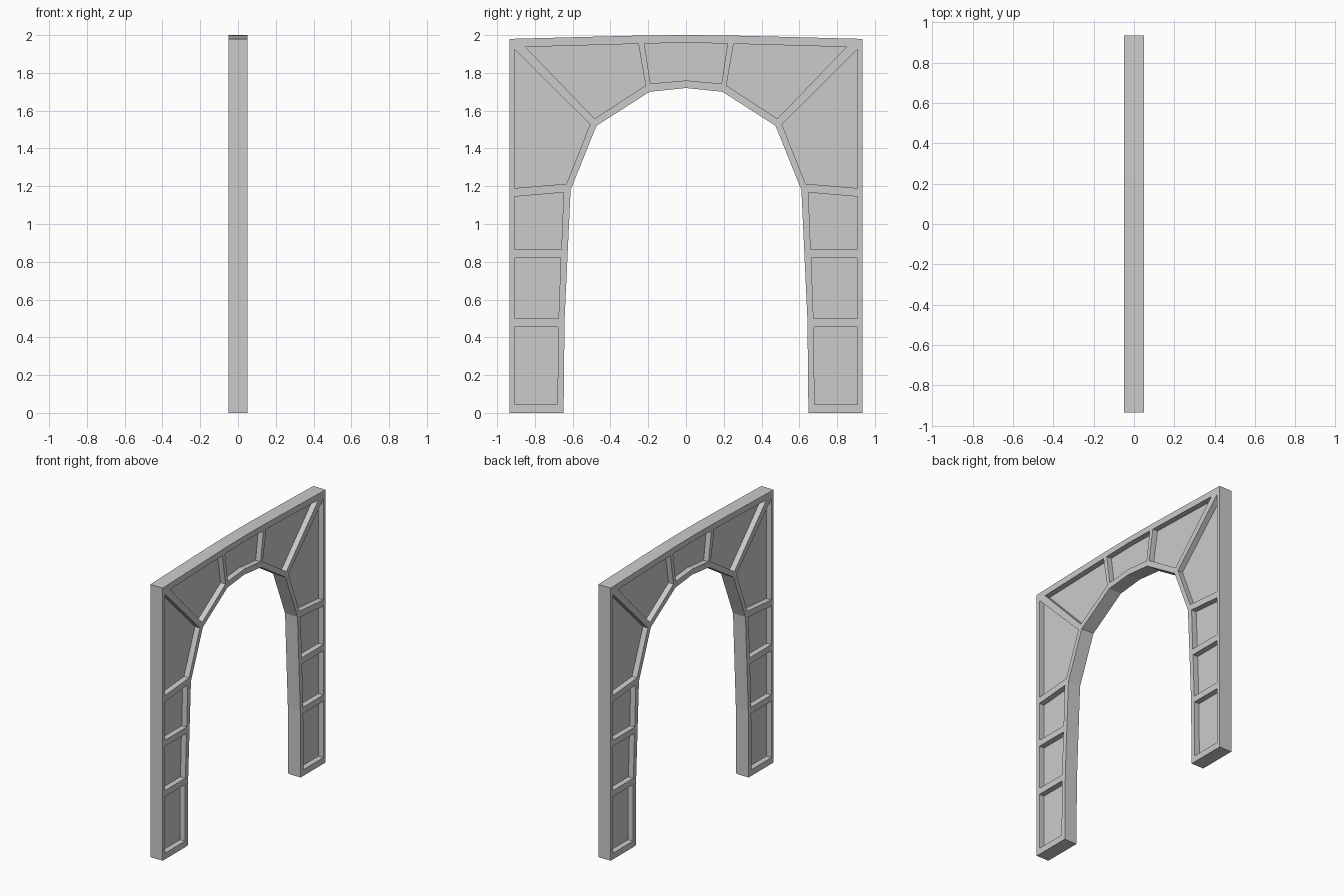
import bpy, bmesh

if "Cube" in bpy.data.objects:
    bpy.data.objects.remove(bpy.data.objects["Cube"])

HALF = 0.05      # half thickness of the arch
DEPTH = 0.04     # recess depth of the panels


def add_prism(bm, outline, x0, x1):
    """Extrude a (y, z) outline from x0 to x1."""
    face = bm.faces.new([bm.verts.new((x0, y, z)) for y, z in outline])
    new = bmesh.ops.extrude_face_region(bm, geom=[face])["geom"]
    verts = [g for g in new if isinstance(g, bmesh.types.BMVert)]
    bmesh.ops.translate(bm, verts=verts, vec=(x1 - x0, 0, 0))


def make_object(name, bm):
    bmesh.ops.recalc_face_normals(bm, faces=bm.faces)
    mesh = bpy.data.meshes.new(name)
    bm.to_mesh(mesh)
    bm.free()
    obj = bpy.data.objects.new(name, mesh)
    bpy.context.collection.objects.link(obj)
    return obj


def flip(outline):
    return [(-y, z) for y, z in reversed(outline)]


# Arch body: half profile from the crown opening round to the crown top
half = [(0, 1.72), (0.193, 1.70), (0.474, 1.52), (0.611, 1.18), (0.643, 0.49),
        (0.648, 0), (0.935, 0), (0.935, 1.98), (0.23, 1.998), (0, 2.0)]
bm = bmesh.new()
add_prism(bm, half + flip(half[1:-1]), -HALF, HALF)
arch = make_object("arch_body", bm)

# Recessed panels: three down each leg, two in each corner, one at the crown
panels = [
    [(0.908, 0.045), (0.908, 0.455), (0.677, 0.455), (0.68, 0.045)],
    [(0.908, 0.50), (0.908, 0.82), (0.663, 0.82), (0.675, 0.50)],
    [(0.908, 0.865), (0.908, 1.145), (0.648, 1.167), (0.66, 0.865)],
    [(0.908, 1.19), (0.908, 1.925), (0.508, 1.527), (0.633, 1.213)],
    [(0.85, 1.937), (0.252, 1.954), (0.214, 1.733), (0.484, 1.558)],
]
crown = [(0, 1.76), (0.188, 1.743), (0.22, 1.955), (0, 1.96)]
panels += [flip(p) for p in panels]
panels.append(crown + flip(crown[1:-1]))

bm = bmesh.new()
for p in panels:
    for side in (-1, 1):
        add_prism(bm, p, side * (HALF - DEPTH), side * (HALF + 0.05))
cutter = make_object("panel_cutter", bm)
cutter.hide_render = True

# Cut the recesses into both faces
cut = arch.modifiers.new("panel_recesses", "BOOLEAN")
cut.operation = "DIFFERENCE"
cut.solver = "EXACT"
cut.object = cutter
bpy.context.view_layer.objects.active = arch
bpy.ops.object.modifier_apply(modifier=cut.name)
bpy.data.objects.remove(cutter)
